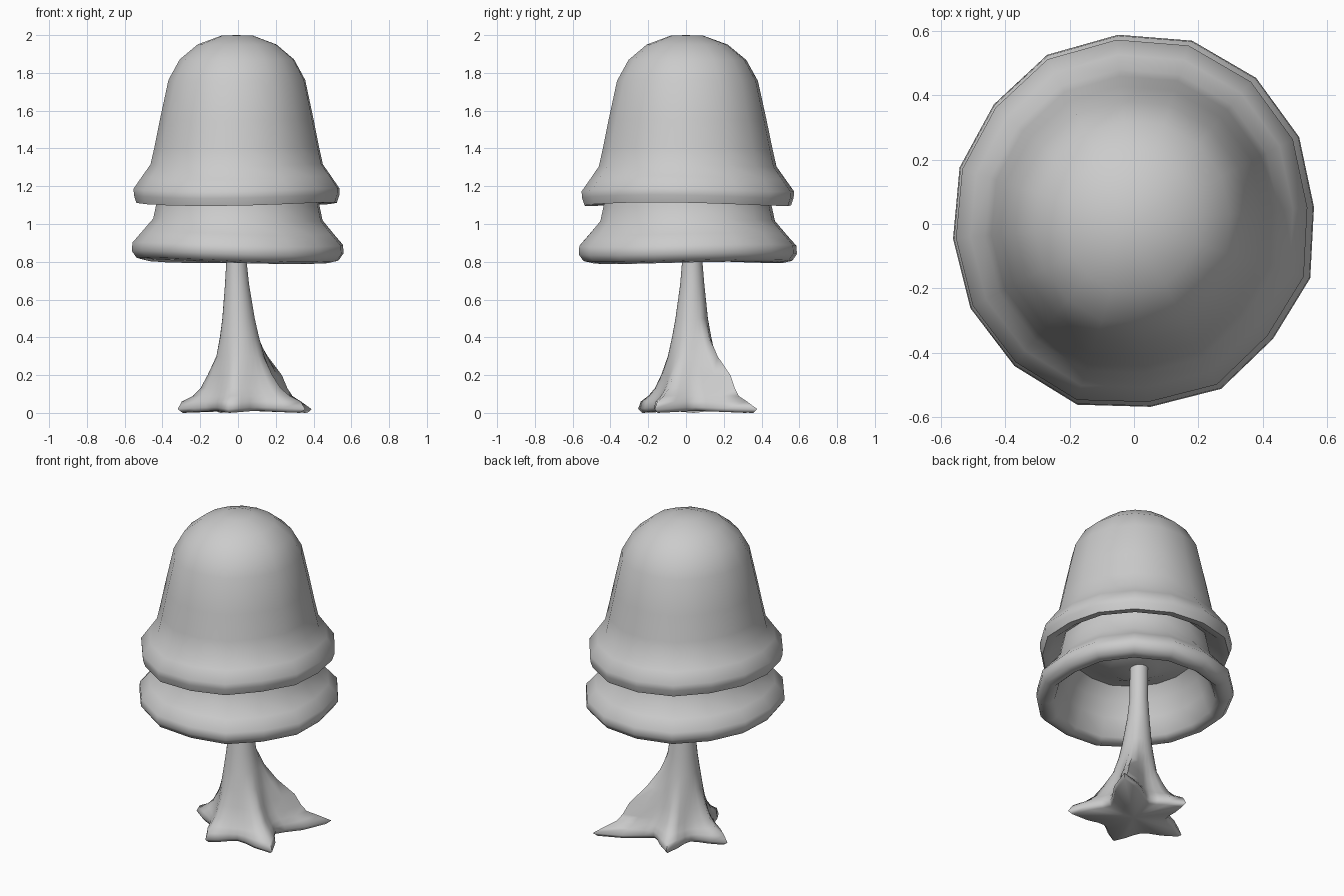
import bpy, bmesh, math
from math import sin, cos, pi, radians

if "Cube" in bpy.data.objects:
    bpy.data.objects.remove(bpy.data.objects["Cube"])


def loft(name, rings, angle=60, cap_start=None, cap_end=None):
    """Skin a list of closed rings; caps are single centre points."""
    bm = bmesh.new()
    loops = [[bm.verts.new(p) for p in ring] for ring in rings]
    n = len(loops[0])
    for a, b in zip(loops, loops[1:]):
        for i in range(n):
            j = (i + 1) % n
            bm.faces.new((a[i], a[j], b[j], b[i]))
    for loop, point in ((loops[0], cap_start), (loops[-1], cap_end)):
        if point:
            c = bm.verts.new(point)
            for i in range(n):
                bm.faces.new((loop[i], loop[(i + 1) % n], c))
    bmesh.ops.recalc_face_normals(bm, faces=bm.faces)
    mesh = bpy.data.meshes.new(name)
    bm.to_mesh(mesh)
    bm.free()
    obj = bpy.data.objects.new(name, mesh)
    bpy.context.collection.objects.link(obj)
    bpy.ops.object.select_all(action='DESELECT')
    obj.select_set(True)
    bpy.context.view_layer.objects.active = obj
    bpy.ops.object.shade_smooth_by_angle(angle=radians(angle))
    return obj


# Hand-made unevenness: outline radius of each of the 16 sides, seen from above
outline = [.566, .583, .594, .60, .593, .595, .578, .577,
           .573, .582, .588, .60, .581, .589, .568, .579]


def canopy_rings(profile, tilt_x, wobble, phase, cx):
    """Revolve (radius, z) in 16 sides following the uneven outline."""
    rings = []
    for r, z in profile:
        ring = []
        for i in range(16):
            a = radians(5) + i * pi / 8
            k = outline[i] / 0.572
            dz = (wobble * sin(2 * a + phase) + tilt_x * cos(a)) * min(1, r / 0.5) ** 3
            ring.append((cx + r * k * cos(a), 0.004 + r * k * sin(a), z + dz))
        rings.append(ring)
    return rings


# Upper canopy: bell dome with flared lip and recessed underside
upper = [(0.085, 1.997), (0.21, 1.95), (0.305, 1.87), (0.365, 1.76), (0.41, 1.55),
         (0.44, 1.40), (0.46, 1.31), (0.505, 1.245), (0.55, 1.18),
         (0.548, 1.145), (0.535, 1.105), (0.49, 1.11), (0.43, 1.16)]
loft("upper_canopy", canopy_rings(upper, 0.0, 0.01, 2.2, -0.004),
     cap_start=(-0.01, 0, 2.0), cap_end=(-0.01, 0, 1.17))

# Lower canopy: flared skirt, hollow underneath with a bulging ceiling
lower = [(0.42, 1.17), (0.435, 1.10), (0.452, 1.02), (0.51, 0.95), (0.562, 0.89),
         (0.565, 0.845), (0.54, 0.81), (0.49, 0.798), (0.46, 0.825),
         (0.42, 0.93), (0.39, 1.03), (0.34, 1.10), (0.25, 1.075), (0.14, 1.02)]
loft("lower_canopy", canopy_rings(lower, -0.006, 0.008, 0.6, 0.002),
     cap_start=(0, 0, 1.18), cap_end=(0, 0.02, 1.0))

# Trunk with five spreading roots: (angle, reach); the second is a stepped root
roots = [(-31, 0.36), (44, 0.48), (113, 0.32), (178, 0.33), (254, 0.275)]
# Levels: z, centre x, centre y, core radius, root strength, stepped root strength
levels = [(0.01, 0.03, 0.03, 0.185, 0.92, 0.95), (0.03, 0.03, 0.03, 0.2, 1.0, 1.0),
          (0.06, 0.03, 0.03, 0.2, 0.85, 0.74), (0.09, 0.03, 0.03, 0.187, 0.54, 0.57),
          (0.13, 0.025, 0.03, 0.167, 0.38, 0.54), (0.20, 0.02, 0.03, 0.145, 0.24, 0.5),
          (0.30, 0.015, 0.03, 0.125, 0.03, 0.24), (0.40, 0.008, 0.03, 0.104, 0, 0.08),
          (0.50, 0.003, 0.03, 0.086, 0, 0), (0.68, -0.005, 0.033, 0.064, 0, 0),
          (0.80, -0.008, 0.033, 0.054, 0, 0), (1.04, -0.01, 0.033, 0.052, 0, 0)]
lobe = [1.0, 0.5, 0.13, 0.0, 0.13, 0.5]
rings = []
for z, cx, cy, core, strength, step in levels:
    ring = []
    for i, root in enumerate(roots):
        nxt = roots[(i + 1) % 5]
        span = (nxt[0] - root[0]) % 360
        for k in range(6):
            src = root if k < 3 else nxt
            s = step if src is roots[1] else strength
            a = radians(root[0] + span * k / 6)
            r = core + (src[1] - 0.18) * s * lobe[k]
            dz = -0.01 * lobe[k] if z < 0.05 else 0
            ring.append((cx + r * cos(a), cy + r * sin(a), z + dz))
    rings.append(ring)
loft("trunk_with_roots", rings, angle=80,
     cap_start=(0.03, 0.03, 0.012), cap_end=(-0.01, 0.033, 1.04))
